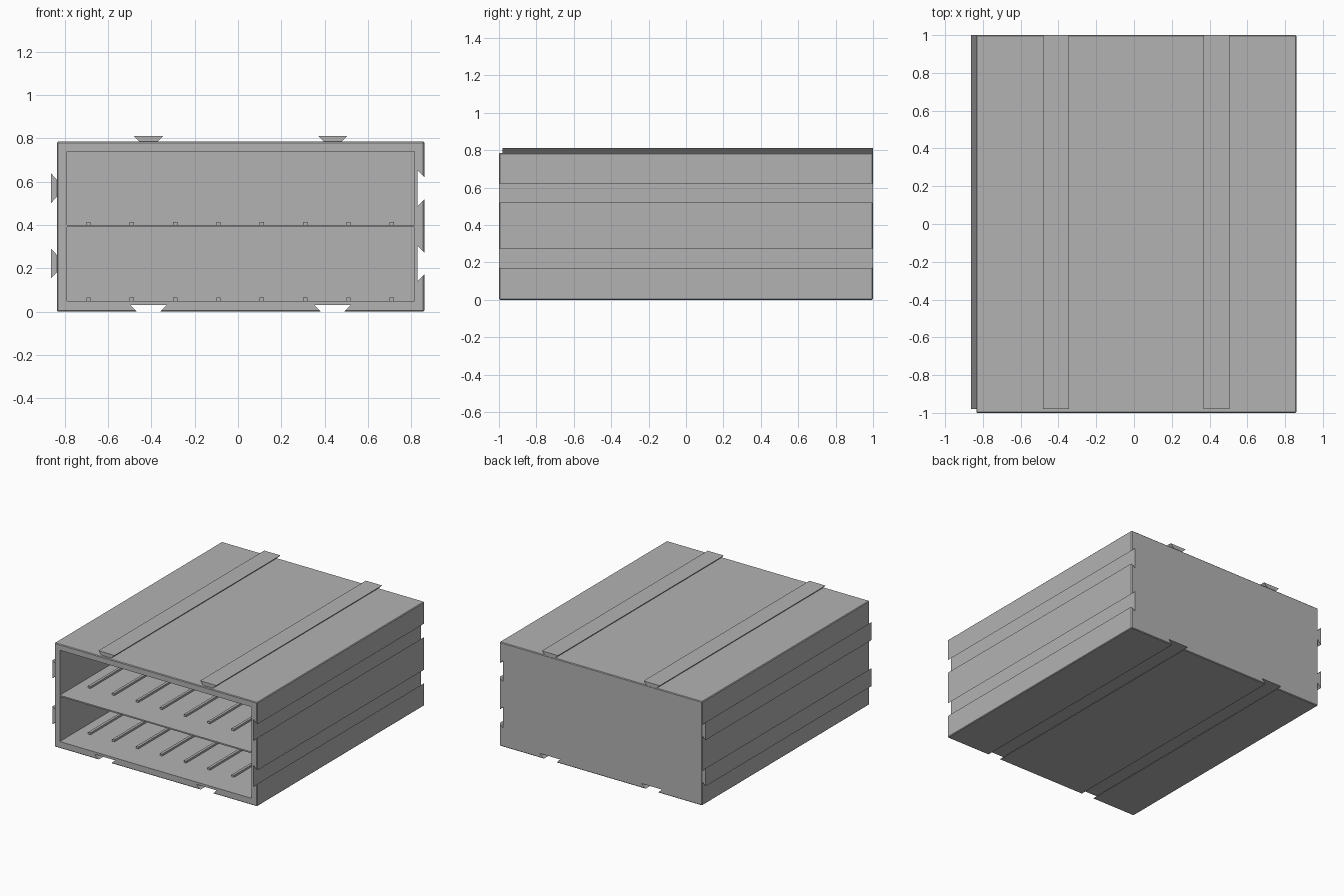
import bpy
import bmesh

default = bpy.data.objects.get("Cube")
if default:
    bpy.data.objects.remove(default, do_unlink=True)

grey = bpy.data.materials.new("plain grey")
grey.use_nodes = True
colour = (0.45, 0.45, 0.45, 1)
grey.diffuse_color = colour
grey.node_tree.nodes["Principled BSDF"].inputs["Base Color"].default_value = colour


def prism(name, profile, y0, y1):
    """Extrude an (x, z) outline from y0 to y1."""
    bm = bmesh.new()
    face = bm.faces.new([bm.verts.new((x, y0, z)) for x, z in profile])
    out = bmesh.ops.extrude_face_region(bm, geom=[face])
    verts = [v for v in out["geom"] if isinstance(v, bmesh.types.BMVert)]
    bmesh.ops.translate(bm, verts=verts, vec=(0, y1 - y0, 0))
    bmesh.ops.recalc_face_normals(bm, faces=bm.faces)
    mesh = bpy.data.meshes.new(name)
    bm.to_mesh(mesh)
    bm.free()
    mesh.materials.append(grey)
    obj = bpy.data.objects.new(name, mesh)
    bpy.context.collection.objects.link(obj)
    return obj


def box(name, x0, x1, y0, y1, z0, z1):
    return prism(name, [(x0, z0), (x1, z0), (x1, z1), (x0, z1)], y0, y1)


def dovetail(name, centre, near, far, half_near, half_far, y0, y1, sideways=False):
    """Trapezoid bar whose width changes between the levels near and far."""
    pts = [(centre - half_near, near), (centre + half_near, near),
           (centre + half_far, far), (centre - half_far, far)]
    if sideways:
        pts = [(b, a) for a, b in pts]
    return prism(name, pts, y0, y1)


def apply_modifier(obj, mod):
    bpy.context.view_layer.objects.active = obj
    bpy.ops.object.modifier_apply(modifier=mod.name)


LEFT, RIGHT, TOP = -0.835, 0.86, 0.785
RAIL_X = (-0.413, 0.437)
RAIL_Z = (0.222, 0.57)
FLOORS = (0.05, 0.4)

# Outer shell with fine chamfered edges
body = box("cabinet_body", LEFT, RIGHT, -1, 1, 0, TOP)
bevel = body.modifiers.new("edge chamfer", "BEVEL")
bevel.width = 0.005
bevel.segments = 1
apply_modifier(body, bevel)

# Two open compartments, and dovetail grooves under the base and on one side
cutters = [box("compartment_cutter", -0.79, 0.815, -1.1, 0.95, z, z + 0.34)
           for z in FLOORS]
for x in RAIL_X:
    cutters.append(dovetail("base_groove_cutter", x, -0.01, 0.032, 0.043, 0.085, -1.1, 1.1))
for z in RAIL_Z:
    cutters.append(dovetail("side_groove_cutter", z, RIGHT + 0.01, RIGHT - 0.032,
                            0.041, 0.083, -1.1, 1.1, True))
for cutter in cutters:
    cutter.hide_render = True
    cut = body.modifiers.new("cut", "BOOLEAN")
    cut.operation = "DIFFERENCE"
    cut.solver = "EXACT"
    cut.object = cutter
    apply_modifier(body, cut)
    bpy.data.objects.remove(cutter, do_unlink=True)

# Matching dovetail rails on the top and the other side
for x in RAIL_X:
    dovetail("top_rail", x, TOP - 0.003, TOP + 0.027, 0.038, 0.068, -0.98, 1)
for z in RAIL_Z:
    dovetail("side_rail", z, LEFT + 0.003, LEFT - 0.028, 0.036, 0.068, -0.98, 1, True)

# Slim runner ribs on each compartment floor
for floor in FLOORS:
    for i in range(8):
        x = -0.69 + 0.2 * i
        box("runner_rib", x - 0.01, x + 0.01, -0.79, 0.95, floor - 0.002, floor + 0.015)
